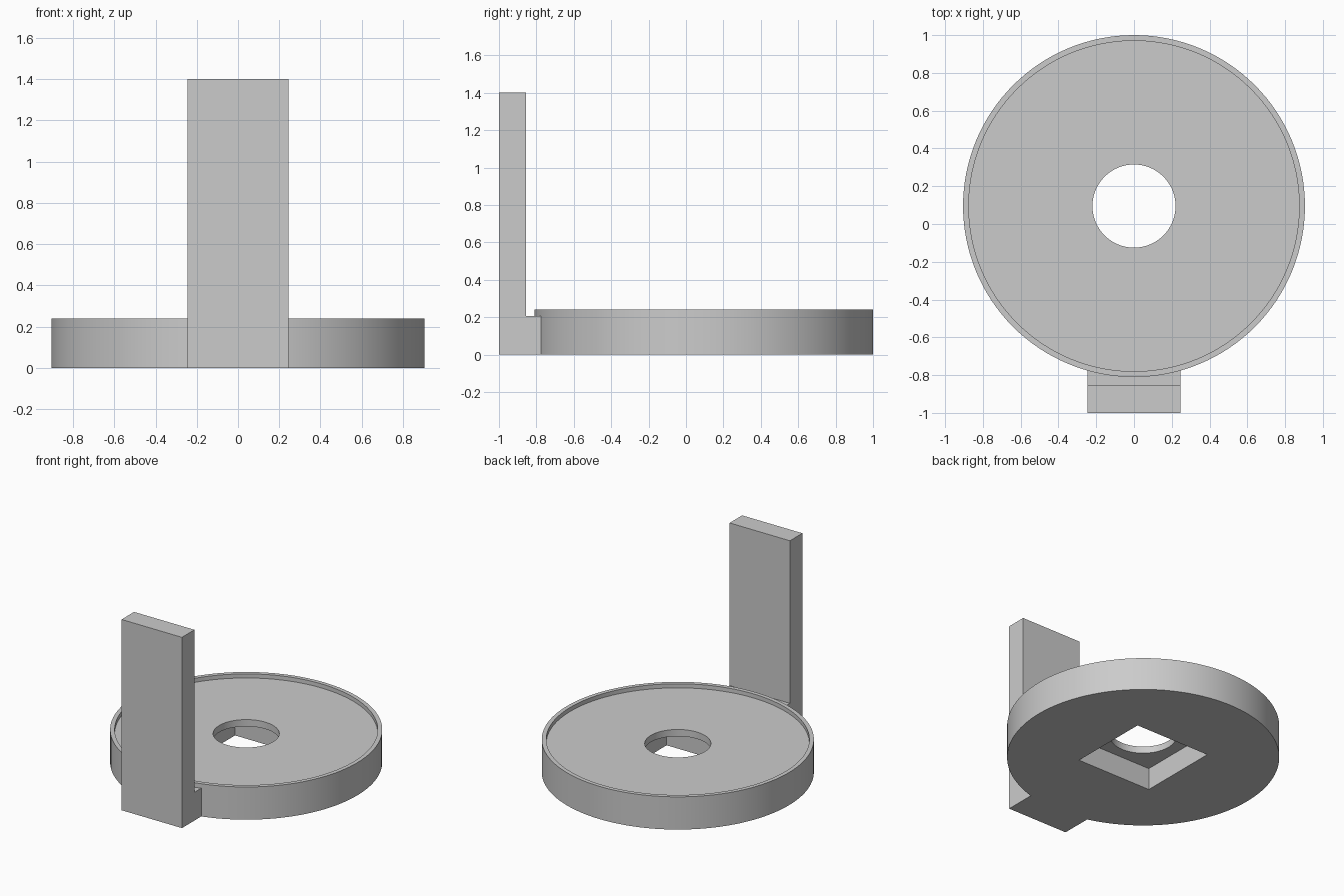
import bpy, bmesh
from math import radians, tau
from mathutils import Matrix, Vector

CENTRE = Vector((0, 0.095, 0))   # axis of the round base
RADIUS = 0.905

cube = bpy.data.objects.get("Cube")
if cube:
    bpy.data.objects.remove(cube, do_unlink=True)

grey = bpy.data.materials.new("light grey")
grey.use_nodes = True
colour = (0.6, 0.6, 0.6, 1)
grey.diffuse_color = colour
grey.node_tree.nodes["Principled BSDF"].inputs["Base Color"].default_value = colour


def make(name, bm):
    bmesh.ops.recalc_face_normals(bm, faces=bm.faces)
    mesh = bpy.data.meshes.new(name)
    bm.to_mesh(mesh)
    bm.free()
    mesh.materials.append(grey)
    ob = bpy.data.objects.new(name, mesh)
    bpy.context.collection.objects.link(ob)
    return ob


def activate(ob):
    bpy.ops.object.select_all(action='DESELECT')
    ob.select_set(True)
    bpy.context.view_layer.objects.active = ob


def cut(ob, cutter):
    mod = ob.modifiers.new("cut", 'BOOLEAN')
    mod.operation = 'DIFFERENCE'
    mod.solver = 'EXACT'
    mod.object = cutter
    activate(ob)
    bpy.ops.object.modifier_apply(modifier=mod.name)
    bpy.data.objects.remove(cutter, do_unlink=True)


# Round base: turned ring with a raised rim and a centre hole
bm = bmesh.new()
profile = [(0.22, 0), (RADIUS, 0), (RADIUS, 0.24), (0.875, 0.24), (0.875, 0.21), (0.22, 0.21)]
verts = [bm.verts.new(CENTRE + Vector((r, 0, z))) for r, z in profile]
edges = [bm.edges.new((v, verts[i - 1])) for i, v in enumerate(verts)]
bmesh.ops.spin(bm, geom=verts + edges, cent=CENTRE, axis=(0, 0, 1), angle=tau,
               steps=128, use_merge=True)
bmesh.ops.remove_doubles(bm, verts=bm.verts, dist=0.0001)
base = make("round_base", bm)

# Square pocket in the underside
bm = bmesh.new()
bmesh.ops.create_cube(bm, size=1, matrix=Matrix.Translation(CENTRE + Vector((0, 0, 0.06)))
                      @ Matrix.Diagonal((0.605, 0.605, 0.2, 1)))
cut(base, make("pocket_cutter", bm))

# Upright plate with a foot that meets the base
bm = bmesh.new()
outline = [(-1, 0), (-0.74, 0), (-0.74, 0.207), (-0.855, 0.207), (-0.855, 1.4), (-1, 1.4)]
face = bm.faces.new([bm.verts.new((-0.245, y, z)) for y, z in outline])
side = bmesh.ops.extrude_face_region(bm, geom=[face])["geom"]
bmesh.ops.translate(bm, vec=(0.49, 0, 0),
                    verts=[g for g in side if isinstance(g, bmesh.types.BMVert)])
plate = make("upright_plate", bm)

# Trim the foot to the curve of the base
bm = bmesh.new()
bmesh.ops.create_cone(bm, cap_ends=True, segments=128, radius1=RADIUS - 0.002,
                      radius2=RADIUS - 0.002, depth=1, matrix=Matrix.Translation(CENTRE))
cut(plate, make("foot_cutter", bm))

for ob in (base, plate):
    activate(ob)
    bpy.ops.object.shade_smooth_by_angle(angle=radians(30))
